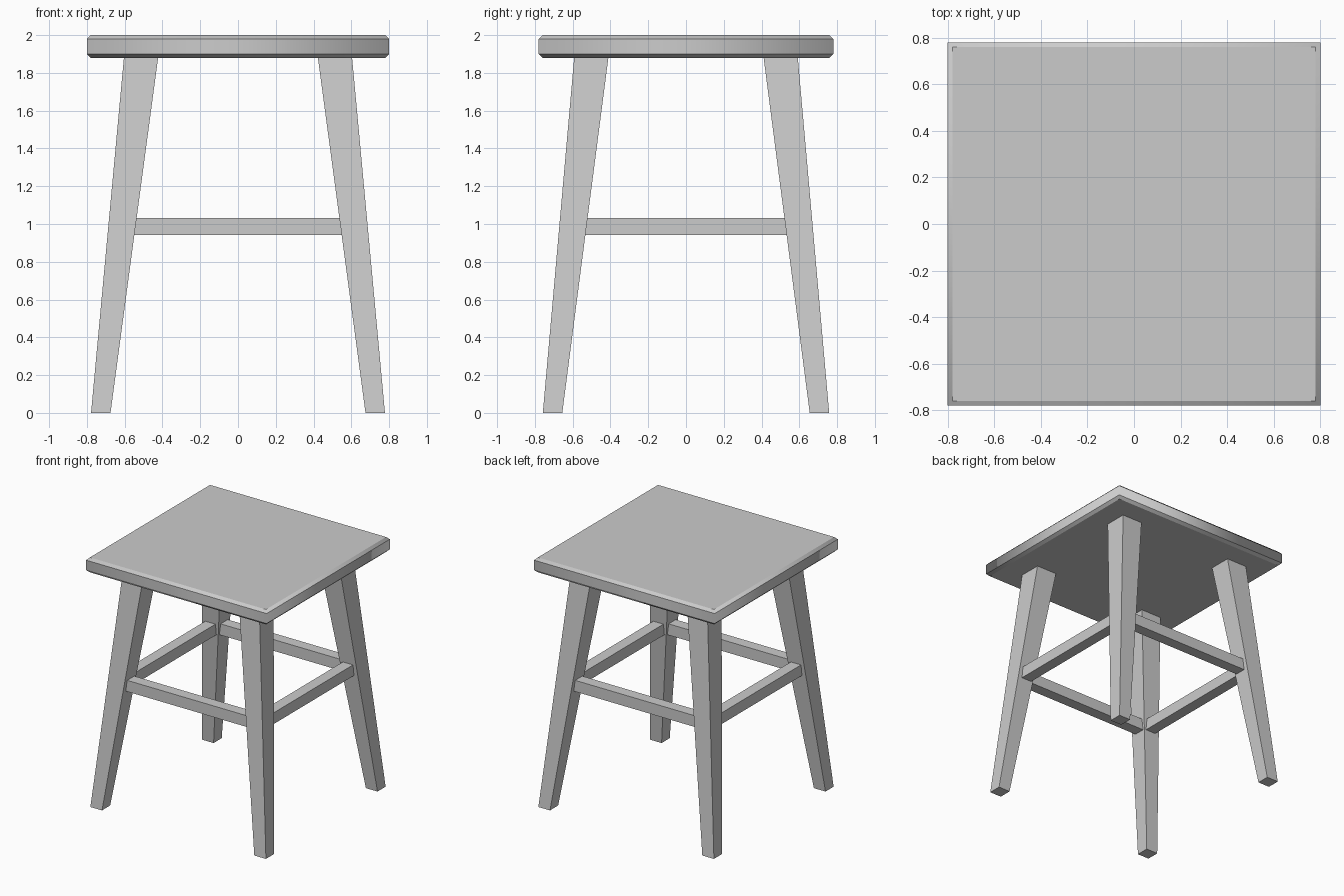
import bpy, bmesh

if "Cube" in bpy.data.objects:
    bpy.data.objects.remove(bpy.data.objects["Cube"])


def loft(name, rings, smooth_sides=False):
    """Join rectangular rings (x0, x1, y0, y1, z), bottom to top, into a capped solid."""
    bm = bmesh.new()
    loops = [[bm.verts.new(p) for p in ((x0, y0, z), (x1, y0, z), (x1, y1, z), (x0, y1, z))]
             for x0, x1, y0, y1, z in rings]
    bm.faces.new(loops[0][::-1])
    bm.faces.new(loops[-1])
    for low, high in zip(loops, loops[1:]):
        for i in range(4):
            j = (i + 1) % 4
            f = bm.faces.new((low[i], low[j], high[j], high[i]))
            f.smooth = smooth_sides
    # Rings stay crisp, only the upright corners shade softly
    for loop in loops:
        for i in range(4):
            bm.edges.get((loop[i], loop[(i + 1) % 4])).smooth = False
    bmesh.ops.recalc_face_normals(bm, faces=bm.faces)
    mesh = bpy.data.meshes.new(name)
    bm.to_mesh(mesh)
    bm.free()
    obj = bpy.data.objects.new(name, mesh)
    bpy.context.collection.objects.link(obj)
    return obj


def span(sign, a, b):
    return tuple(sorted((sign * a, sign * b)))


# Seat: slab with chamfered top and bottom rims
W, D, C = 0.80, 0.78, 0.02
loft("seat", [(-W + i, W - i, -D + i, D - i, z)
              for i, z in ((C, 1.88), (0, 1.88 + C), (0, 2.0 - C), (C, 2.0))], True)

# Legs: splayed and tapering towards the floor
for sy, row in ((-1, "front"), (1, "back")):
    for sx, side in ((-1, "left"), (1, "right")):
        loft(f"{row}_{side}_leg", [
            (*span(sx, 0.675, 0.778), *span(sy, 0.655, 0.758), 0.0),
            (*span(sx, 0.423, 0.604), *span(sy, 0.411, 0.592), 1.88)])

# Stretchers: square rails running between the legs
Z0, Z1, R = 0.943, 1.033, 0.045
for s, row, side in ((-1, "front", "left"), (1, "back", "right")):
    y, x = s * 0.592, s * 0.61
    loft(f"{row}_stretcher", [(-0.565, 0.565, y - R, y + R, z) for z in (Z0, Z1)])
    loft(f"{side}_stretcher", [(x - R, x + R, -0.545, 0.545, z) for z in (Z0, Z1)])
